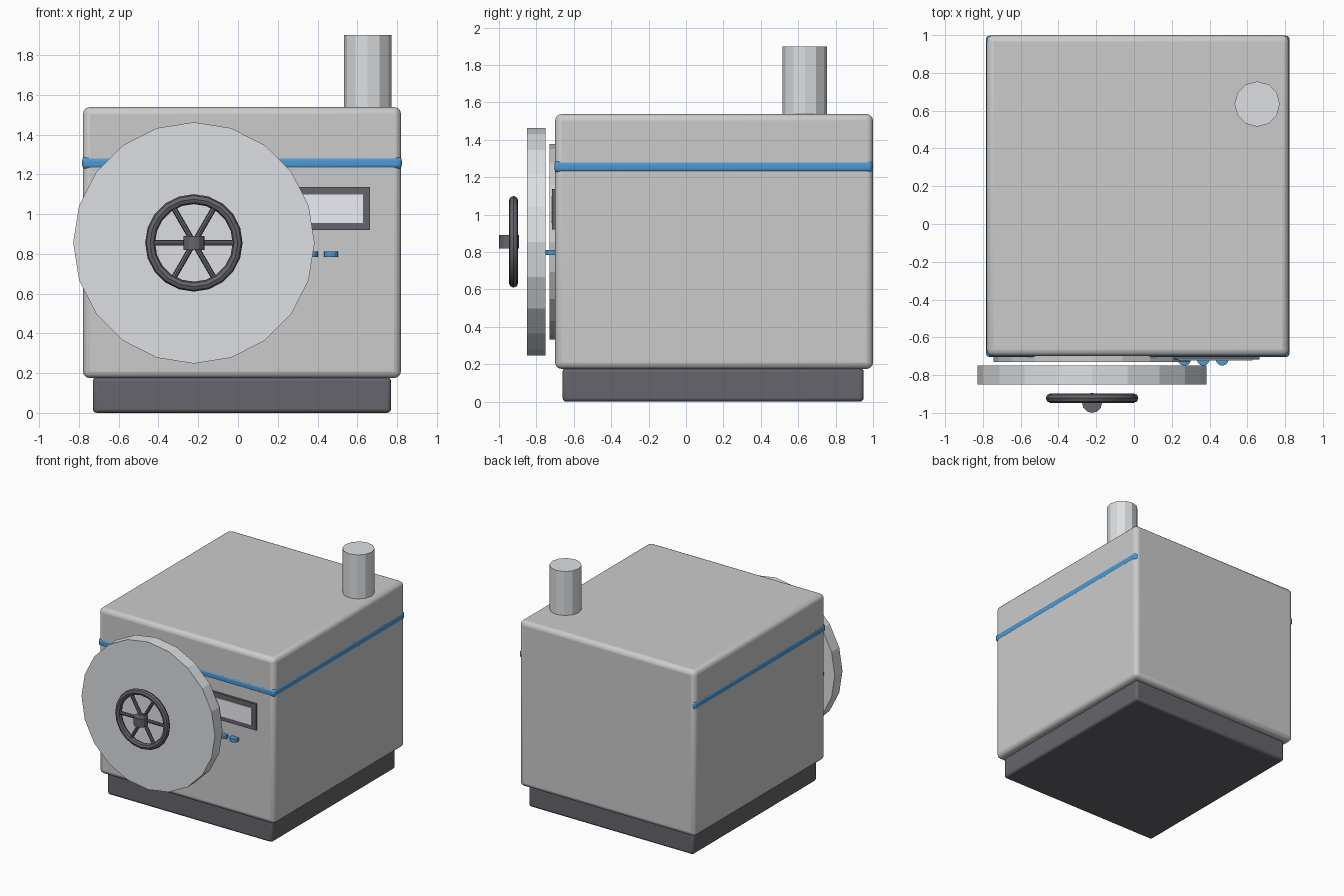
import bpy, math
from mathutils import Vector

if "Cube" in bpy.data.objects:
    bpy.data.objects.remove(bpy.data.objects["Cube"])


def material(name, rgb):
    m = bpy.data.materials.new(name)
    m.diffuse_color = (*rgb, 1)
    m.use_nodes = True
    m.node_tree.nodes["Principled BSDF"].inputs["Base Color"].default_value = m.diffuse_color
    return m


DARK = material("dark_metal", (0.13, 0.13, 0.15))
STEEL = material("light_steel", (0.72, 0.74, 0.76))
BLUE = material("blue_trim", (0.08, 0.32, 0.65))
GLASS = material("screen_glass", (0.85, 0.86, 0.92))


def finish(name, mat, smooth=False):
    ob = bpy.context.object
    ob.name = name
    if mat:
        ob.data.materials.append(mat)
    if smooth:
        bpy.ops.object.shade_smooth_by_angle(angle=math.radians(35))
    return ob


def box(name, lo, hi, mat=None, bevel=0.0):
    lo, hi = Vector(lo), Vector(hi)
    bpy.ops.mesh.primitive_cube_add(size=1, location=(lo + hi) / 2)
    ob = bpy.context.object
    ob.scale = hi - lo
    bpy.ops.object.transform_apply(location=False, rotation=False, scale=True)
    if bevel:
        mod = ob.modifiers.new("bevel", 'BEVEL')
        mod.width, mod.segments = bevel, 3
    return finish(name, mat, bevel > 0)


def cylinder(name, loc, r, depth, sides, mat=None, rot=(0, 0, 0)):
    bpy.ops.mesh.primitive_cylinder_add(vertices=sides, radius=r, depth=depth,
                                        location=loc, rotation=rot)
    return finish(name, mat)


FACING = (math.pi / 2, 0, 0)
CX, CZ = -0.222, 0.855          # door centre

# Cabinet
box("base", (-0.73, -0.66, 0), (0.77, 0.95, 0.18), DARK, 0.02)
box("body", (-0.78, -0.70, 0.175), (0.82, 1.0, 1.538), None, 0.035)
box("trim_band", (-0.784, -0.704, 1.226), (0.824, 0.997, 1.288), BLUE, 0.02)
cylinder("exhaust_pipe", (0.652, 0.635, 1.70), 0.12, 0.40, 12, STEEL)

# Round door with its seal
cylinder("door_seal", (CX, -0.70, CZ), 0.522, 0.06, 20, None, FACING)
cylinder("door", (CX, -0.80, CZ), 0.607, 0.10, 20, STEEL, FACING)

# Hand wheel
WY = -0.922
bpy.ops.mesh.primitive_torus_add(major_radius=0.22, minor_radius=0.025,
                                 major_segments=20, minor_segments=8,
                                 location=(CX, WY, CZ), rotation=FACING)
finish("wheel_rim", DARK, True)
for i in range(3):
    cylinder(f"wheel_spoke_{i + 1}", (CX, WY, CZ), 0.014, 0.41, 8, DARK,
             (0, math.radians(30 + 60 * i), 0))
cylinder("wheel_hub", (CX, -0.947, CZ), 0.053, 0.07, 12, DARK)

# Control panel
box("screen_frame", (0.085, -0.717, 0.92), (0.664, -0.68, 1.136), DARK)
box("screen", (0.125, -0.723, 0.956), (0.628, -0.69, 1.098), GLASS)
for i in range(3):
    cylinder(f"button_{i + 1}", (0.267 + 0.10 * i, -0.715, 0.798), 0.035, 0.027, 12, BLUE)
